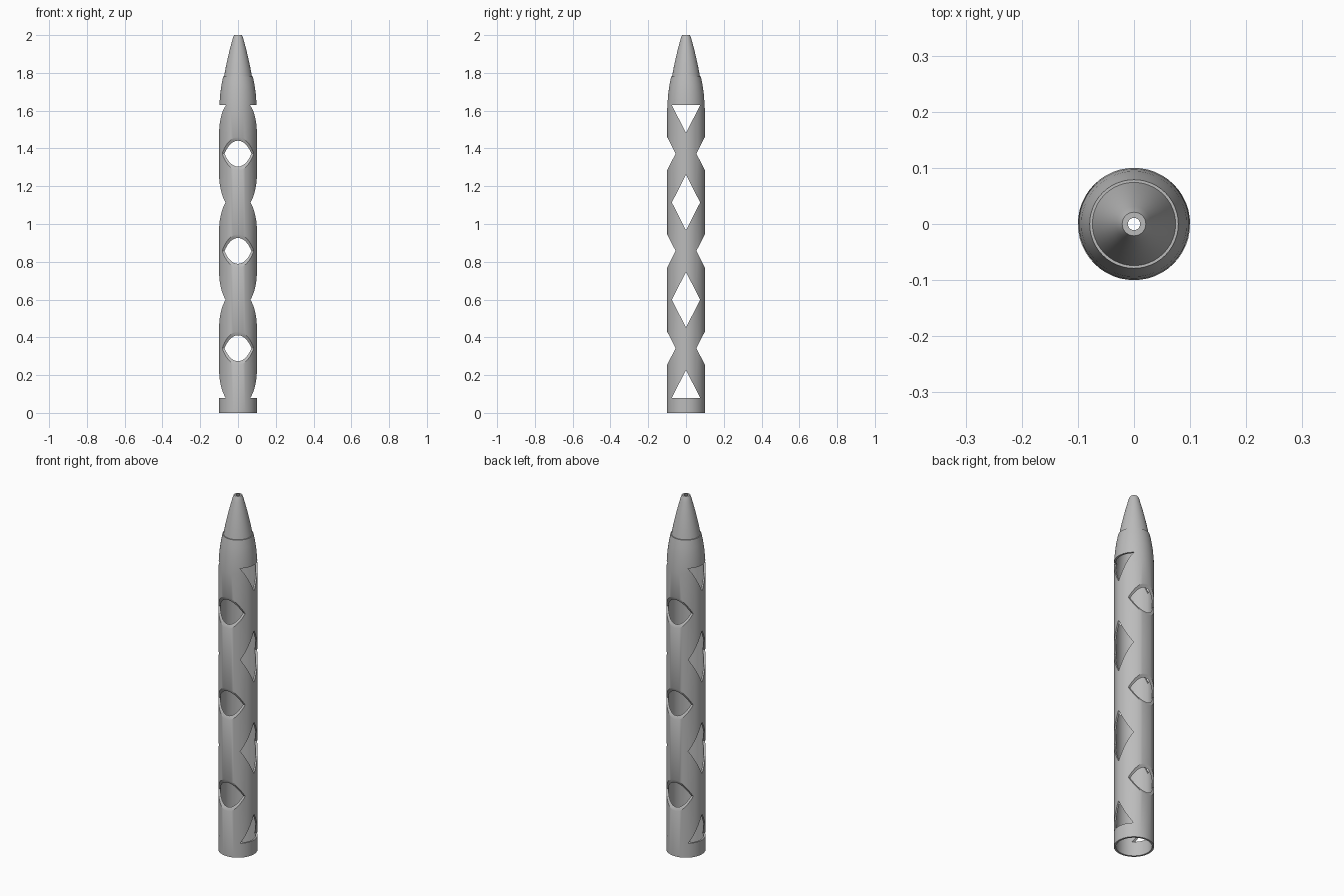
import bpy, bmesh, math

if "Cube" in bpy.data.objects:
    bpy.data.objects.remove(bpy.data.objects["Cube"], do_unlink=True)

grey = bpy.data.materials.new("plain grey")
grey.use_nodes = True
colour = (0.5, 0.5, 0.5, 1)
grey.diffuse_color = colour
grey.node_tree.nodes["Principled BSDF"].inputs["Base Color"].default_value = colour

SIDES = 48
WALL = 0.01


def make_object(name, bm):
    bmesh.ops.recalc_face_normals(bm, faces=bm.faces[:])
    mesh = bpy.data.meshes.new(name)
    bm.to_mesh(mesh)
    bm.free()
    mesh.materials.append(grey)
    obj = bpy.data.objects.new(name, mesh)
    bpy.context.collection.objects.link(obj)
    return obj


def lathe(name, profile):
    """Closed ring-shaped solid from a loop of (radius, height) points."""
    bm = bmesh.new()
    rings = []
    for i in range(SIDES):
        a = 2 * math.pi * i / SIDES
        rings.append([bm.verts.new((r * math.cos(a), r * math.sin(a), z))
                      for r, z in profile])
    n = len(profile)
    for i in range(SIDES):
        a, b = rings[i], rings[(i + 1) % SIDES]
        for j in range(n):
            k = (j + 1) % n
            bm.faces.new((a[j], b[j], b[k], a[k]))
    return make_object(name, bm)


def shell(outer):
    """Offset an outer profile inward to make a thin wall."""
    return outer + [(r - WALL, z) for r, z in reversed(outer)]


def smooth(obj):
    bpy.ops.object.select_all(action='DESELECT')
    obj.select_set(True)
    bpy.context.view_layer.objects.active = obj
    bpy.ops.object.shade_smooth_by_angle(angle=math.radians(30))


# Hollow body with a curved shoulder, and the narrower open tip
body = lathe("body_tube", shell([(0.1, 0), (0.1, 1.6), (0.098, 1.64), (0.094, 1.69),
                                 (0.087, 1.74), (0.079, 1.78)]))
tip = lathe("nose_tip", shell([(0.075, 1.775), (0.065, 1.83), (0.054, 1.88),
                               (0.042, 1.93), (0.031, 1.97), (0.026, 1.988), (0.021, 2.0)]))

# Staggered lattice of diamonds cut sideways through the tube
LOW, HIGH, STEP = 0.08, 1.63, 0.515
HALF_W, HALF_H, SHIFT = 0.075, 0.147, 0.13
bm = bmesh.new()


def add_prism(points):
    left = [bm.verts.new((-0.3, y, z)) for y, z in points]
    right = [bm.verts.new((0.3, y, z)) for y, z in points]
    bm.faces.new(left)
    bm.faces.new(right[::-1])
    for i in range(len(points)):
        k = (i + 1) % len(points)
        bm.faces.new((left[i], right[i], right[k], left[k]))


def add_diamond(y, z):
    points = [(y - HALF_W, z), (y, z + HALF_H), (y + HALF_W, z), (y, z - HALF_H)]
    if z < LOW + HALF_H:
        points.pop(3)
    elif z > HIGH - HALF_H / 2:
        points.pop(1)
    add_prism(points)


for row in range(4):
    add_diamond(0, min(HIGH, LOW + 0.004 * (row > 0) + row * STEP))
for row in range(3):
    for side in (-1, 1):
        add_diamond(side * SHIFT, LOW + 0.005 + (row + 0.5) * STEP)
cutter = make_object("diamond_cutter", bm)
cutter.hide_render = True

# Cut the openings and drop the helper
cut = body.modifiers.new("openings", 'BOOLEAN')
cut.operation = 'DIFFERENCE'
cut.solver = 'EXACT'
cut.object = cutter
bpy.context.view_layer.objects.active = body
bpy.ops.object.modifier_apply(modifier=cut.name)
bpy.data.objects.remove(cutter, do_unlink=True)

for part in (body, tip):
    smooth(part)
